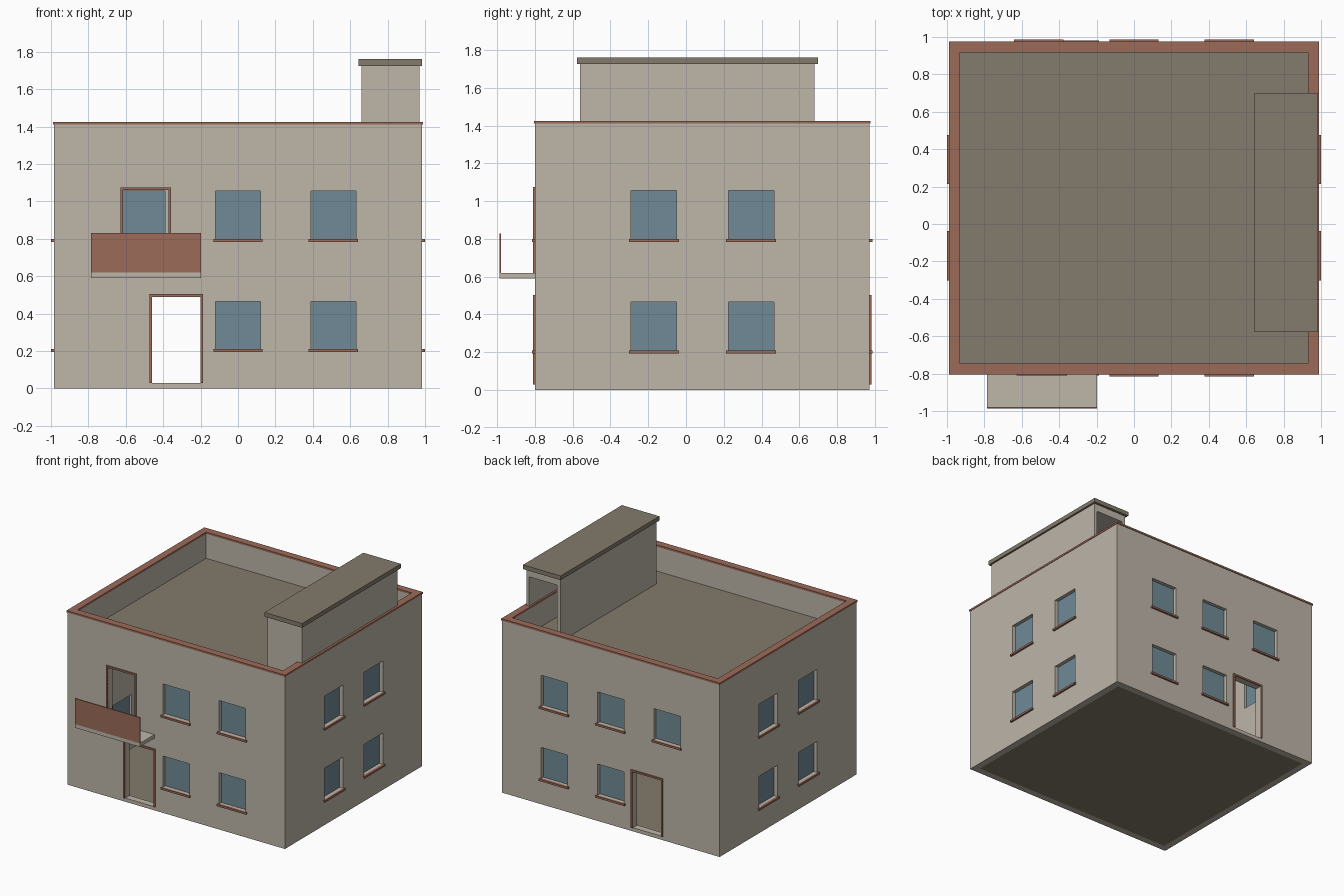
import bpy, bmesh
from mathutils import Matrix, Vector

cube = bpy.data.objects.get("Cube")
if cube:
    bpy.data.objects.remove(cube, do_unlink=True)


def material(name, rgb):
    m = bpy.data.materials.new(name)
    m.use_nodes = True
    color = (*rgb, 1)
    m.diffuse_color = color
    m.node_tree.nodes["Principled BSDF"].inputs["Base Color"].default_value = color
    return m


PLASTER = material("beige plaster", (0.51, 0.465, 0.395))
STONE = material("grey brown stone", (0.23, 0.198, 0.15))
TRIM = material("terracotta trim", (0.33, 0.147, 0.1))
GLASS = material("blue glass", (0.162, 0.254, 0.305))

# Main dimensions
X, FRONT, BACK = 0.985, -0.80, 0.972
WALL, PLINTH, TOP, ROOF = 0.055, 0.03, 1.41, 1.21


def boxes(name, spans, mat):
    """One object made of boxes, each span being (x0, x1, y0, y1, z0, z1)."""
    bm = bmesh.new()
    for s in spans:
        lo, hi = Vector(s[0::2]), Vector(s[1::2])
        bmesh.ops.create_cube(bm, size=1, matrix=Matrix.Translation((lo + hi) / 2)
                              @ Matrix.Diagonal((*(hi - lo), 1)))
    mesh = bpy.data.meshes.new(name)
    bm.to_mesh(mesh)
    bm.free()
    ob = bpy.data.objects.new(name, mesh)
    bpy.context.collection.objects.link(ob)
    if mat:
        mesh.materials.append(mat)
    return ob


def cut(ob, spans):
    """Subtract the boxes from the object and bake the result."""
    cutter = boxes("cutter", spans, None)
    cutter.hide_render = True
    mod = ob.modifiers.new("cut", 'BOOLEAN')
    mod.operation, mod.solver, mod.object = 'DIFFERENCE', 'EXACT', cutter
    bpy.context.view_layer.update()
    deps = bpy.context.evaluated_depsgraph_get()
    mesh = bpy.data.meshes.new_from_object(ob.evaluated_get(deps))
    ob.modifiers.clear()
    ob.data = mesh
    bpy.data.objects.remove(cutter, do_unlink=True)


def on_side(side, u0, u1, d0, d1, z0, z1):
    """Span on a facade: u along it, d outward from its surface."""
    if side == "front":
        return (u0, u1, FRONT - d1, FRONT - d0, z0, z1)
    if side == "back":
        return (u0, u1, BACK + d0, BACK + d1, z0, z1)
    if side == "left":
        return (X + d0, X + d1, u0, u1, z0, z1)
    return (-X - d1, -X - d0, u0, u1, z0, z1)


# Windows (side, centre, sill height) and doors (side, left, right, bottom, top)
LOW, HIGH = 0.21, 0.80
COLS = (0.51, 0.0, -0.51)
windows = [("front", u, z) for u in COLS[:2] for z in (LOW, HIGH)]
windows += [("back", u, z) for u in COLS for z in (LOW, HIGH)
            if not (u == COLS[2] and z == LOW)]
windows += [(s, u, z) for s in ("left", "right") for u in (-0.17, 0.345)
            for z in (LOW, HIGH)]
doors = [("front", -0.46, -0.2, PLINTH, 0.49),
         ("back", -0.46, -0.2, PLINTH, 0.49),
         ("front", -0.615, -0.372, 0.62, 1.06)]

# Hollow walls with openings
walls = boxes("walls", [(-X, X, FRONT, BACK, 0, TOP)], PLASTER)
inner = (-X + WALL, X - WALL, FRONT + WALL, BACK - WALL)
cut(walls, [(*inner, -0.2, 2)])
openings = [on_side(s, u - 0.12, u + 0.12, -0.1, 0.1, z, z + 0.255)
            for s, u, z in windows]
openings += [on_side(s, a, b, -0.1, 0.1, z0, z1) for s, a, b, z0, z1 in doors]
cut(walls, openings)

# Plinth band painted on the outer base of the walls
bm = bmesh.new()
bm.from_mesh(walls.data)
bmesh.ops.bisect_plane(bm, geom=bm.verts[:] + bm.edges[:] + bm.faces[:], dist=1e-5,
                       plane_co=(0, 0, PLINTH), plane_no=(0, 0, 1))
for f in bm.faces:
    c = f.calc_center_median()
    f.material_index = int(c.z < PLINTH - 0.005 and abs(f.normal.z) < 0.5)
bm.to_mesh(walls.data)
bm.free()
walls.data.materials.clear()
for m in (PLASTER, STONE):
    walls.data.materials.append(m)

# Floor and flat roof
boxes("ground_floor", [(*inner, 0, PLINTH - 0.005)], STONE)
boxes("roof_deck", [(*inner, ROOF - 0.03, ROOF)], STONE)

# Parapet coping
coping = boxes("parapet_coping", [(-X - 0.004, X + 0.004, FRONT - 0.005, BACK + 0.005,
                                   TOP, TOP + 0.015)], TRIM)
cut(coping, [(*inner, 1, 2)])

# Window panes and sills
for s, u, z in windows:
    level = "lower" if z == LOW else "upper"
    boxes(f"{s}_{level}_pane",
          [on_side(s, u - 0.12, u + 0.12, -0.036, -0.03, z, z + 0.255)], GLASS)
    boxes(f"{s}_{level}_sill",
          [on_side(s, u - 0.132, u + 0.132, -0.005, 0.015, z - 0.016, z)], TRIM)

# Door frames
for s, a, b, z0, z1 in doors:
    t = 0.014
    boxes(f"{s}_door_frame",
          [on_side(s, a - t, a, -0.004, 0.01, z0, z1),
           on_side(s, b, b + t, -0.004, 0.01, z0, z1),
           on_side(s, a - t, b + t, -0.004, 0.01, z1, z1 + t)], TRIM)

# Balcony
boxes("balcony_slab", [(-0.785, -0.197, -0.987, FRONT, 0.59, 0.62)], PLASTER)
boxes("balcony_panel", [(-0.785, -0.197, -0.987, -0.979, 0.62, 0.83)], TRIM)

# Stair housing on the roof, open at the back
housing = boxes("stair_housing", [(0.66, 0.97, -0.56, 0.68, ROOF, 1.725)], PLASTER)
cut(housing, [(0.69, 0.945, -0.53, 0.8, 1, 1.665)])
boxes("stair_housing_roof", [(0.645, 0.985, -0.578, 0.7, 1.725, 1.76)], STONE)
